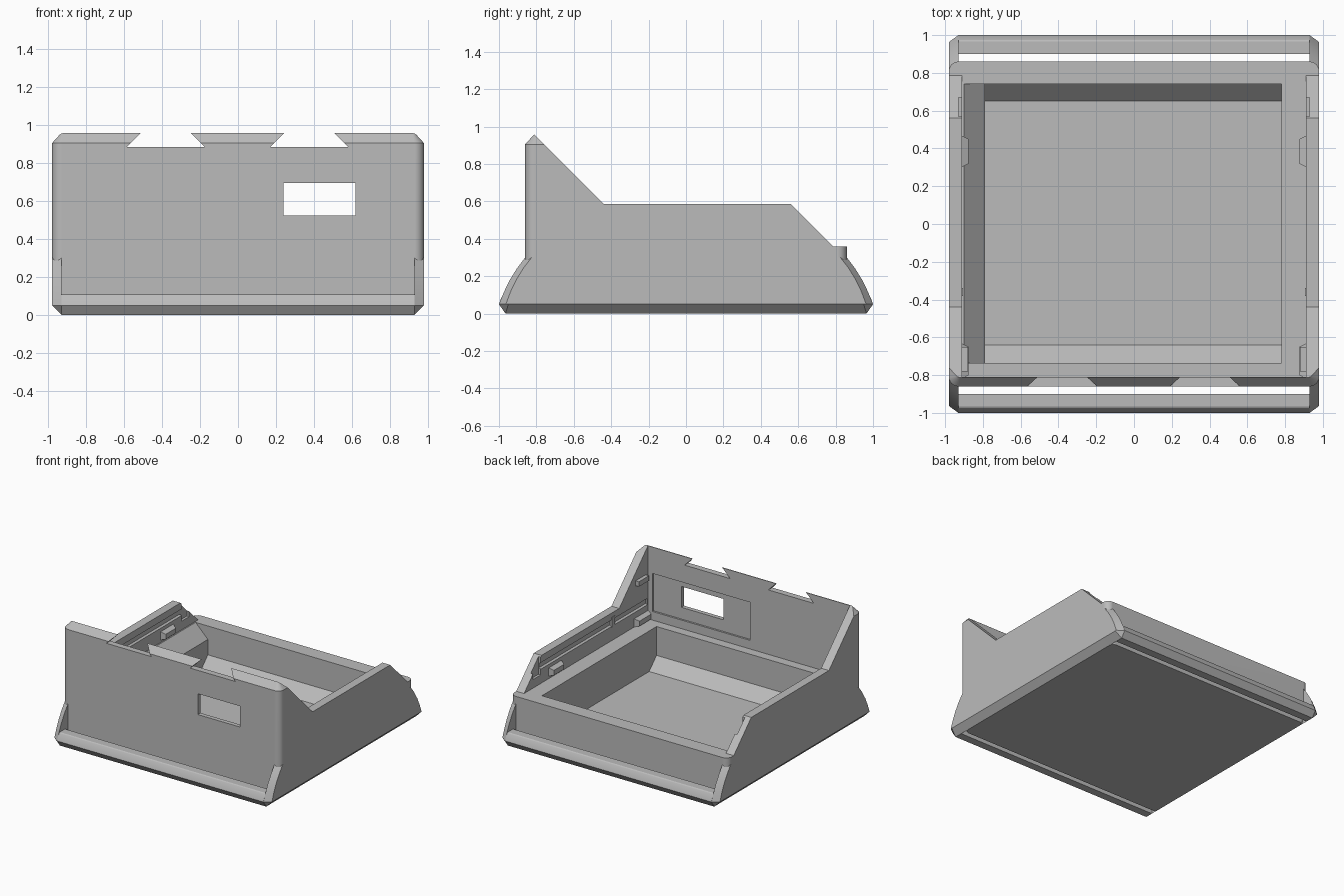
import bpy, bmesh, math

if "Cube" in bpy.data.objects:
    bpy.data.objects.remove(bpy.data.objects["Cube"])

grey = bpy.data.materials.new("plain grey")
grey.use_nodes = True
GREY = (0.5, 0.5, 0.5, 1)
grey.diffuse_color = GREY
grey.node_tree.nodes["Principled BSDF"].inputs["Base Color"].default_value = GREY


def loft(name, rings):
    """Solid skinned through rings of equal length, capped at both ends."""
    bm = bmesh.new()
    loops = [[bm.verts.new(p) for p in ring] for ring in rings]
    n = len(loops[0])
    for a, b in zip(loops, loops[1:]):
        for i in range(n):
            j = (i + 1) % n
            bm.faces.new((a[i], a[j], b[j], b[i]))
    bm.faces.new(loops[0])
    bm.faces.new(loops[-1])
    bmesh.ops.recalc_face_normals(bm, faces=bm.faces)
    mesh = bpy.data.meshes.new(name)
    bm.to_mesh(mesh)
    bm.free()
    mesh.materials.append(grey)
    obj = bpy.data.objects.new(name, mesh)
    bpy.context.collection.objects.link(obj)
    return obj


def prism_x(name, profile, x0, x1):
    return loft(name, [[(x, y, z) for y, z in profile] for x in (x0, x1)])


def prism_y(name, profile, y0, y1):
    return loft(name, [[(x, y, z) for x, z in profile] for y in (y0, y1)])


def box(name, x0, x1, y0, y1, z0, z1):
    return prism_x(name, [(y0, z0), (y1, z0), (y1, z1), (y0, z1)], x0, x1)


def rounded(hx, hy, r, z, steps=6):
    """Rounded rectangle ring."""
    ring = []
    for k, (sx, sy) in enumerate(((1, 1), (-1, 1), (-1, -1), (1, -1))):
        for i in range(steps + 1):
            a = math.radians(90) * (k + i / steps)
            ring.append((sx * (hx - r) + r * math.cos(a), sy * (hy - r) + r * math.sin(a), z))
    return ring


def activate(obj):
    bpy.ops.object.select_all(action='DESELECT')
    obj.select_set(True)
    bpy.context.view_layer.objects.active = obj


def boolean(obj, tool, operation='DIFFERENCE'):
    mod = obj.modifiers.new("cut", 'BOOLEAN')
    mod.operation = operation
    mod.solver = 'EXACT'
    mod.object = tool
    activate(obj)
    bpy.ops.object.modifier_apply(modifier=mod.name)
    bpy.data.objects.remove(tool)


def smooth(obj):
    activate(obj)
    bpy.ops.object.shade_smooth_by_angle(angle=math.radians(25))
    mod = obj.modifiers.new("even shading", 'WEIGHTED_NORMAL')
    mod.keep_sharp = True


# Case: rounded block trimmed to the stepped side outline
case = loft("case", [rounded(0.93, 0.86, 0.04, 0), rounded(0.98, 0.86, 0.05, 0.05),
                     rounded(0.98, 0.86, 0.05, 0.905), rounded(0.93, 0.81, 0.01, 0.96)])
outline = [(-1, -0.1), (-1, 1.145), (-0.44, 0.585), (0.56, 0.585),
           (0.785, 0.36), (1, 0.36), (1, -0.1)]
boolean(case, prism_x("outline", outline, -1.2, 1.2), 'INTERSECT')

# Space between the walls
boolean(case, box("wall_space", -0.91, 0.91, -0.81, 1.1, 0.36, 1.2))

# Tray: sloped foot front and back, sloped rim on one side
tray = [(-0.735, 0.5), (-0.735, 0.125), (-0.64, 0.03), (0.65, 0.03), (0.74, 0.125), (0.74, 0.5)]
boolean(case, prism_x("tray_space", tray, -0.79, 0.78))
rim = [(-0.9, 0.5), (-0.9, 0.36), (-0.79, 0.25), (-0.7, 0.25), (-0.7, 0.5)]
boolean(case, prism_y("rim_slope", rim, -0.735, 0.74))

# Front wall: shallow inner recess, window, dovetail notches
boolean(case, box("recess", -0.01, 0.87, -0.825, -0.7, 0.43, 0.74))
boolean(case, box("window", 0.24, 0.62, -1, -0.7, 0.525, 0.695))
for x in (-0.38, 0.375):
    notch = [(x - 0.205, 0.885), (x + 0.205, 0.885), (x + 0.1, 0.99), (x - 0.1, 0.99)]
    boolean(case, prism_y("notch", notch, -1, -0.7))

# Side walls: guide grooves and catch sockets
for s in (-1, 1):
    groove = [(s * 0.9, 0.47), (s * 0.925, 0.485), (s * 0.925, 0.52), (s * 0.9, 0.535)]
    boolean(case, prism_y("groove", groove, -0.8, 0.6))
    boolean(case, box("socket", *sorted((s * 0.9, s * 0.93)), 0.57, 0.67, 0.43, 0.6))
smooth(case)

# Curved outer edge of the end brackets
arc = [(1, 0.05), (0.976, 0.11), (0.945, 0.175), (0.905, 0.24), (0.86, 0.3)]
full = [(0.81, 0.3), (0.81, 0), (0.965, 0)] + arc
inset = [(0.81, 0.3), (0.81, 0.05), (0.95, 0.05)] + [(y - 0.037, z + 0.005) for y, z in arc[:-1]] + [(0.825, 0.3)]
inset[3] = (0.963, 0.05)
rail = [(0.9, 0), (0.965, 0), arc[0], (0.99, 0.08), (0.974, 0.105), (0.965, 0.11), (0.9, 0.11)]

for e, end in ((-1, "front"), (1, "back")):
    bar = prism_x(end + "_rail", [(e * y, z) for y, z in rail], -0.93, 0.93)
    smooth(bar)
    for s, side in ((-1, "right"), (1, "left")):
        bracket = loft(f"{end}_{side}_bracket",
                       [[(s * 0.93, e * y, z) for y, z in full],
                        [(s * 0.98, e * y, z) for y, z in inset]])
        smooth(bracket)

# Small catches on the inner side walls
for s, side in ((-1, "right"), (1, "left")):
    for label, y0, y1, z in (("back_catch", 0.3, 0.47, 0.38), ("front_catch", -0.82, -0.63, 0.36)):
        rings = [[(s * 0.915, y0, z), (s * 0.915, y1, z), (s * 0.915, y1, z + 0.07), (s * 0.915, y0, z + 0.07)],
                 [(s * 0.875, y0 + 0.02, z + 0.01), (s * 0.875, y1 - 0.02, z + 0.01),
                  (s * 0.875, y1 - 0.02, z + 0.05), (s * 0.875, y0 + 0.02, z + 0.05)]]
        loft(f"{side}_{label}", rings)
    box(f"{side}_stop", *sorted((s * 0.905, s * 0.93)), -0.38, -0.34, 0.47, 0.55)
    box(f"{side}_upper_catch", *sorted((s * 0.88, s * 0.915)), -0.78, -0.65, 0.69, 0.73)
